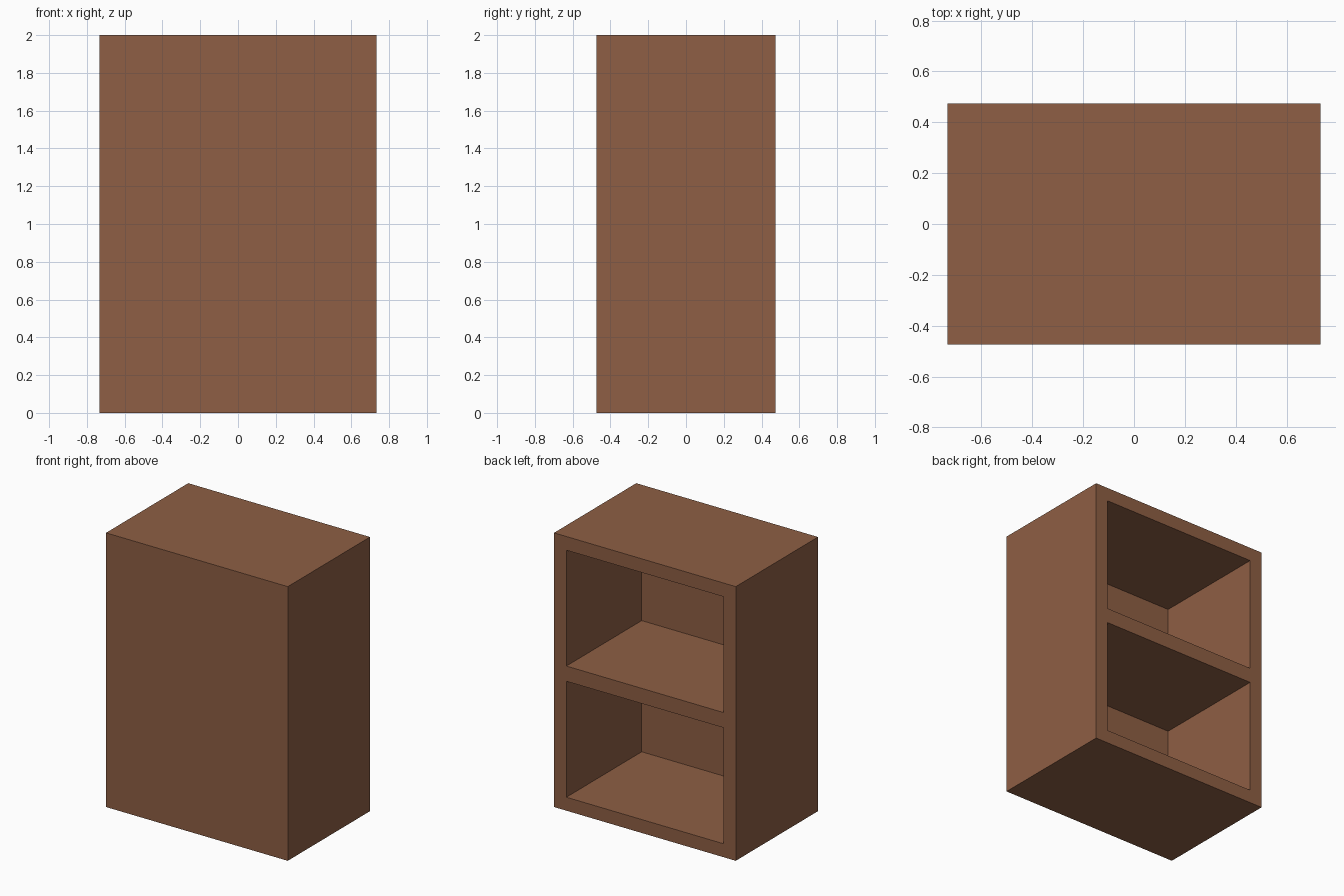
import bpy

if "Cube" in bpy.data.objects:
    bpy.data.objects.remove(bpy.data.objects["Cube"])

WIDTH, DEPTH, HEIGHT = 1.467, 0.948, 2.0
SIDE = 0.10      # side wall thickness
PANEL = 0.08     # closed front panel thickness
COMPARTMENTS = [(0.098, 0.944), (1.055, 1.90)]   # floor and ceiling heights

wood = bpy.data.materials.new("brown wood")
wood.diffuse_color = (0.271, 0.114, 0.058, 1.0)
wood.use_nodes = True
wood.node_tree.nodes["Principled BSDF"].inputs["Base Color"].default_value = wood.diffuse_color


def box(name, low, high):
    """Box between two opposite corners."""
    centre = [(a + b) / 2 for a, b in zip(low, high)]
    bpy.ops.mesh.primitive_cube_add(size=1, location=centre)
    obj = bpy.context.object
    obj.name = name
    obj.scale = [b - a for a, b in zip(low, high)]
    bpy.ops.object.transform_apply(location=True, rotation=False, scale=True)
    obj.data.materials.append(wood)
    return obj


# Solid cabinet body
cabinet = box("cabinet_body", (-WIDTH / 2, -DEPTH / 2, 0), (WIDTH / 2, DEPTH / 2, HEIGHT))

# Two open compartments, cut in from the back and leaving a shelf between them
inner = WIDTH / 2 - SIDE
for name, (floor, ceiling) in zip(("lower", "upper"), COMPARTMENTS):
    cutter = box(name + "_compartment_cutter",
                 (-inner, -DEPTH / 2 + PANEL, floor),
                 (inner, DEPTH / 2 + 0.1, ceiling))
    cut = cabinet.modifiers.new(name + " compartment", 'BOOLEAN')
    cut.operation = 'DIFFERENCE'
    cut.solver = 'EXACT'
    cut.object = cutter
    cutter.hide_render = True
    cutter.display_type = 'WIRE'
